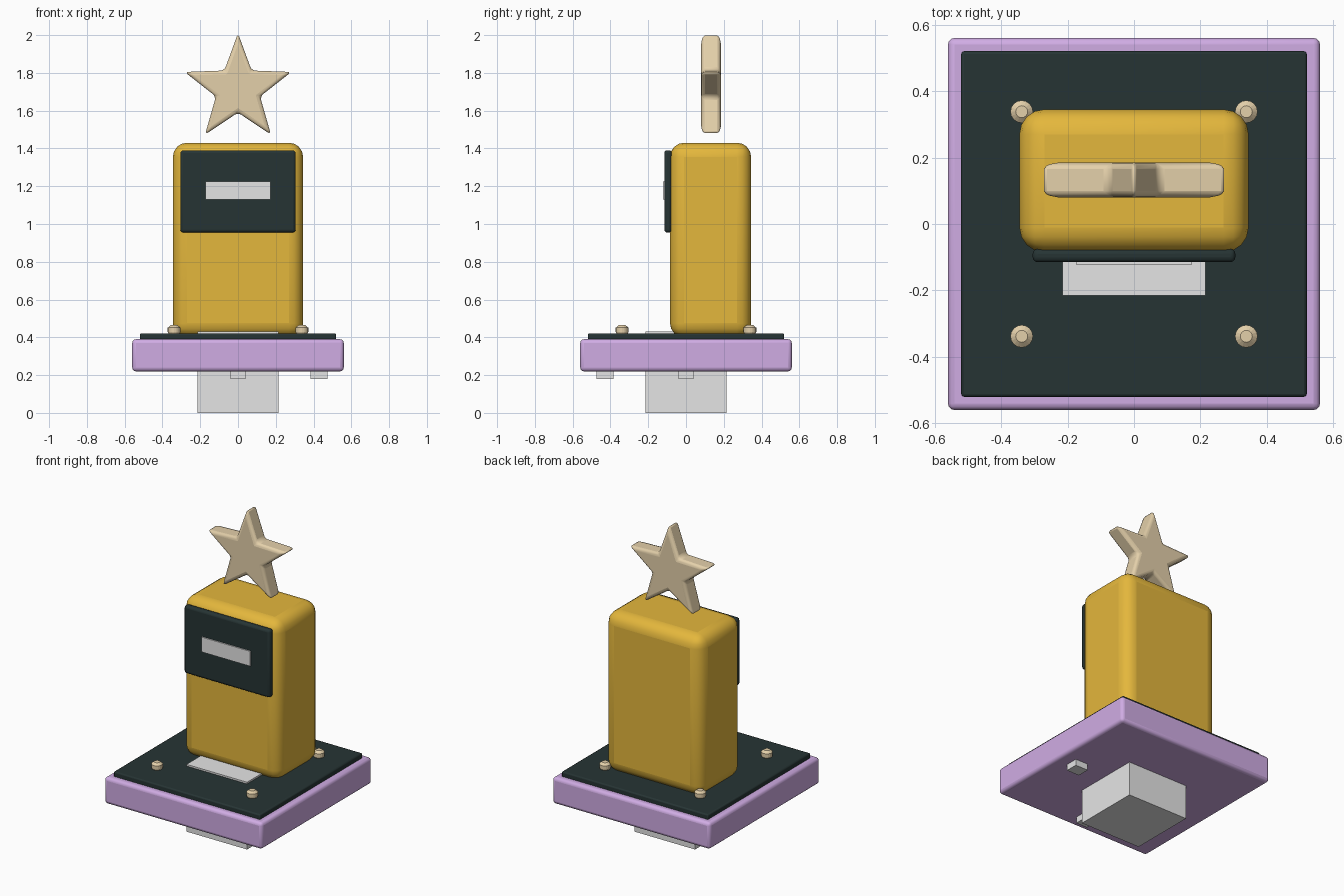
import bpy, bmesh
from math import sin, cos, pi

old = bpy.data.objects.get("Cube")
if old:
    bpy.data.objects.remove(old)


def material(name, r, g, b):
    # sRGB bytes to a linear flat colour
    lin = [((c / 255 + 0.055) / 1.055) ** 2.4 for c in (r, g, b)] + [1]
    m = bpy.data.materials.new(name)
    m.use_nodes = True
    m.diffuse_color = lin
    m.node_tree.nodes["Principled BSDF"].inputs["Base Color"].default_value = lin
    return m


gold = material("gold", 228, 183, 60)
lilac = material("lilac", 208, 172, 228)
tan = material("tan", 228, 208, 170)
dark = material("dark_slate", 38, 52, 52)
grey = material("light_grey", 229, 229, 229)


def finish(name, bm, mat, bevel=0, segments=3):
    bmesh.ops.recalc_face_normals(bm, faces=bm.faces)
    mesh = bpy.data.meshes.new(name)
    bm.to_mesh(mesh)
    bm.free()
    obj = bpy.data.objects.new(name, mesh)
    bpy.context.collection.objects.link(obj)
    mesh.materials.append(mat)
    if bevel:
        mod = obj.modifiers.new("rounding", "BEVEL")
        mod.width, mod.segments = bevel, segments
        mod.limit_method = "ANGLE"
        bpy.ops.object.select_all(action="DESELECT")
        bpy.context.view_layer.objects.active = obj
        obj.select_set(True)
        bpy.ops.object.shade_smooth_by_angle(angle=pi / 5)
    return obj


def box(name, mat, x, y, z, bevel=0, segments=3):
    """Box from (min, max) spans on each axis."""
    bm = bmesh.new()
    bmesh.ops.create_cube(bm, size=1)
    for v in bm.verts:
        v.co = [lo + (c + 0.5) * (hi - lo) for c, (lo, hi) in zip(v.co, (x, y, z))]
    return finish(name, bm, mat, bevel, segments)


def star(name, mat, z, outer, inner, y0, y1, bevel):
    bm = bmesh.new()
    ring = []
    for i in range(10):
        r = inner if i % 2 else outer
        ring.append(bm.verts.new((r * sin(i * pi / 5), y0, z + r * cos(i * pi / 5))))
    face = bm.faces.new(ring)
    side = bmesh.ops.extrude_face_region(bm, geom=[face])["geom"]
    moved = [g for g in side if isinstance(g, bmesh.types.BMVert)]
    bmesh.ops.translate(bm, verts=moved, vec=(0, y1 - y0, 0))
    return finish(name, bm, mat, bevel, 3)


def bolt(name, mat, x, y, z):
    """Short round bolt with a tapered head."""
    bm = bmesh.new()
    rings = []
    for r, h in ((0.031, 0), (0.034, 0.008), (0.034, 0.03), (0.018, 0.043)):
        rings.append([bm.verts.new((x + r * cos(a * pi / 8), y + r * sin(a * pi / 8), z + h))
                      for a in range(16)])
    for low, high in zip(rings, rings[1:]):
        for i in range(16):
            j = (i + 1) % 16
            bm.faces.new((low[i], low[j], high[j], high[i]))
    bm.faces.new(rings[0])
    bm.faces.new(rings[-1])
    return finish(name, bm, mat)


# Base, its cover plate and the block running through them
box("base_slab", lilac, (-0.56, 0.56), (-0.56, 0.56), (0.22, 0.39), 0.02)
box("cover_plate", dark, (-0.52, 0.52), (-0.52, 0.52), (0.38, 0.421), 0.008, 2)
box("core_block", grey, (-0.215, 0.215), (-0.215, 0.215), (0, 0.432))

# Two feet under the base
box("front_foot", grey, (-0.04, 0.04), (-0.475, -0.385), (0.18, 0.24))
box("left_foot", grey, (0.385, 0.475), (-0.04, 0.04), (0.18, 0.24))

# Upright body with its panel and label
box("body", gold, (-0.345, 0.345), (-0.085, 0.345), (0.40, 1.43), 0.075, 4)
box("front_panel", dark, (-0.305, 0.305), (-0.115, -0.075), (0.955, 1.39), 0.015)
box("panel_label", grey, (-0.173, 0.173), (-0.123, -0.11), (1.13, 1.225))

# Corner bolts
for side, sx in (("left", 1), ("right", -1)):
    for end, sy in (("front", -1), ("back", 1)):
        bolt(f"{end}_{side}_bolt", tan, sx * 0.338, sy * 0.338, 0.421)

# Star topper
star("star", tan, 1.713, 0.297, 0.123, 0.08, 0.185, 0.02)
